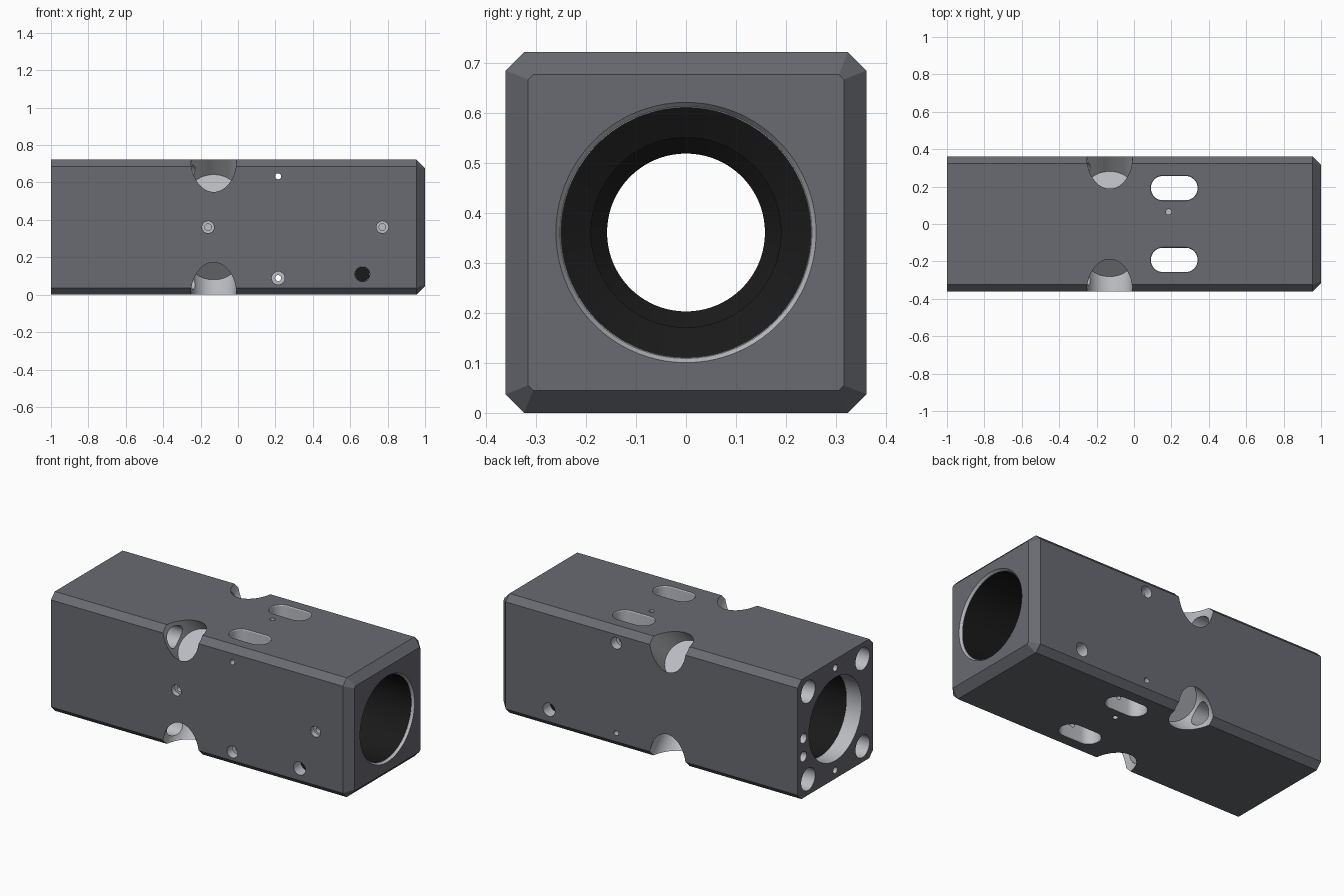
import bpy, bmesh, math
from mathutils import Vector

if "Cube" in bpy.data.objects:
    bpy.data.objects.remove(bpy.data.objects["Cube"])

HALF = 0.361
MID = HALF


def material(name, color):
    m = bpy.data.materials.new(name)
    m.diffuse_color = (*color, 1)
    m.use_nodes = True
    m.node_tree.nodes["Principled BSDF"].inputs["Base Color"].default_value = m.diffuse_color
    return m


DARK = material("dark_anodised", (0.14, 0.145, 0.165))
METAL = material("bare_metal", (0.5, 0.51, 0.54))
BLACK = material("black_lining", (0.01, 0.01, 0.01))


def loft(name, rings, mat):
    """Skin a list of point rings and cap both ends."""
    bm = bmesh.new()
    vr = [[bm.verts.new(p) for p in ring] for ring in rings]
    n = len(vr[0])
    for a, b in zip(vr, vr[1:]):
        for i in range(n):
            j = (i + 1) % n
            bm.faces.new((a[i], a[j], b[j], b[i]))
    bm.faces.new(vr[0])
    bm.faces.new(vr[-1])
    bmesh.ops.recalc_face_normals(bm, faces=bm.faces)
    me = bpy.data.meshes.new(name)
    bm.to_mesh(me)
    bm.free()
    me.materials.append(mat)
    ob = bpy.data.objects.new(name, me)
    bpy.context.collection.objects.link(ob)
    return ob


def lathe(name, origin, direction, profile, mat=METAL, seg=32, stretch=0):
    """Turn (distance, radius) pairs around an axis; stretch makes a slot."""
    q = Vector((0, 0, 1)).rotation_difference(Vector(direction).normalized())
    rings = []
    for t, r in profile:
        ring = []
        for i in range(seg):
            a = math.tau * (i + 0.5) / seg
            c = math.cos(a)
            p = Vector((r * c + math.copysign(stretch, c), r * math.sin(a), t))
            ring.append(Vector(origin) + q @ p)
        rings.append(ring)
    return loft(name, rings, mat)


def octagon(x, half, cham):
    k = half - cham
    yz = [(k, half), (half, k), (half, -k), (k, -half),
          (-k, -half), (-half, -k), (-half, k), (-k, half)]
    return [(x, y, z + MID) for y, z in yz]


# Square body with bevelled long edges and a bevelled right end
body = loft("body", [octagon(-1, HALF, 0.037), octagon(0.955, HALF, 0.037),
                     octagon(1, 0.316, 0.01)], DARK)


def cut(*args, **kw):
    cutter = lathe("cutter", *args, **kw)
    cutter.hide_render = True
    mod = body.modifiers.new("cut", 'BOOLEAN')
    mod.operation = 'DIFFERENCE'
    mod.solver = 'EXACT'
    mod.material_mode = 'TRANSFER'
    mod.object = cutter
    bpy.context.view_layer.objects.active = body
    bpy.ops.object.modifier_apply(modifier=mod.name)
    bpy.data.objects.remove(cutter)


# Stepped black bore, bare counterbore at the left, bare lip at the right
cut((0, 0, MID), (1, 0, 0),
    [(-1.1, 0.25), (-0.5, 0.25), (-0.45, 0.19), (-0.36, 0.19), (-0.33, 0.158),
     (0.37, 0.158), (0.4, 0.19), (0.47, 0.19), (0.5, 0.25), (1.1, 0.25)],
    mat=BLACK, seg=96)
cut((0, 0, MID), (1, 0, 0), [(-1.1, 0.252), (-0.9, 0.252)], seg=96)
cut((0, 0, MID), (1, 0, 0), [(0.985, 0.252), (1.01, 0.266)], seg=96)

for sy in (-1, 1):
    for sz in (-1, 1):
        # Diagonal flat-bottomed pocket on each long edge
        cut((-0.13, sy * HALF, MID + sz * HALF), (0, -sy, -sz),
            [(-0.2, 0.122), (0.235, 0.122)], seg=64)
        # Tie-rod hole from the left end into the pocket
        cut((0, sy * 0.26, MID + sz * 0.265), (1, 0, 0),
            [(-1.1, 0.067), (-0.13, 0.067)])
    # Vertical through slot
    cut((0.215, sy * 0.192, 0), (0, 0, 1),
        [(-0.01, 0.073), (0.006, 0.065), (0.716, 0.065), (0.732, 0.073)],
        seg=48, stretch=0.06)
    # Left end pin holes, above and below the bore
    cut((-1, 0, MID + sy * 0.31), (1, 0, 0), [(-0.1, 0.02), (0.12, 0.02)])
    # Small dimples on top and bottom
    cut((0.185, 0.065, MID + sy * HALF), (0, 0, -sy),
        [(-0.05, 0.015), (0.05, 0.015)], seg=20)
    # Cross pin hole, counterbored on alternate sides
    cut((0.215, 0, MID + sy * 0.272), (0, sy, 0),
        [(-0.5, 0.016), (0.31, 0.016), (0.31001, 0.035), (0.5, 0.035)], seg=24)
    # Side hole with a black plug at the bottom
    cut((0.665, sy * HALF, 0.11), (0, -sy, 0), [(-0.1, 0.04), (0.09, 0.04)])
    lathe("side_hole_plug", (0.665, sy * HALF, 0.11), (0, -sy, 0),
          [(0.07, 0.0395), (0.092, 0.0395)], mat=BLACK)

# Left end pair of side holes
for z in (0.36, 0.25):
    cut((-1, 0.305, z), (1, 0, 0), [(-0.1, 0.03), (0.15, 0.03)])

# Stepped screw holes on the front
for x in (-0.16, 0.772):
    cut((x, -HALF, MID), (0, 1, 0),
        [(-0.1, 0.032), (0.03, 0.032), (0.03001, 0.018), (0.07, 0.018)])

for ob in bpy.context.scene.objects:
    ob.select_set(True)
    bpy.context.view_layer.objects.active = ob
bpy.ops.object.shade_smooth_by_angle(angle=math.radians(25))
